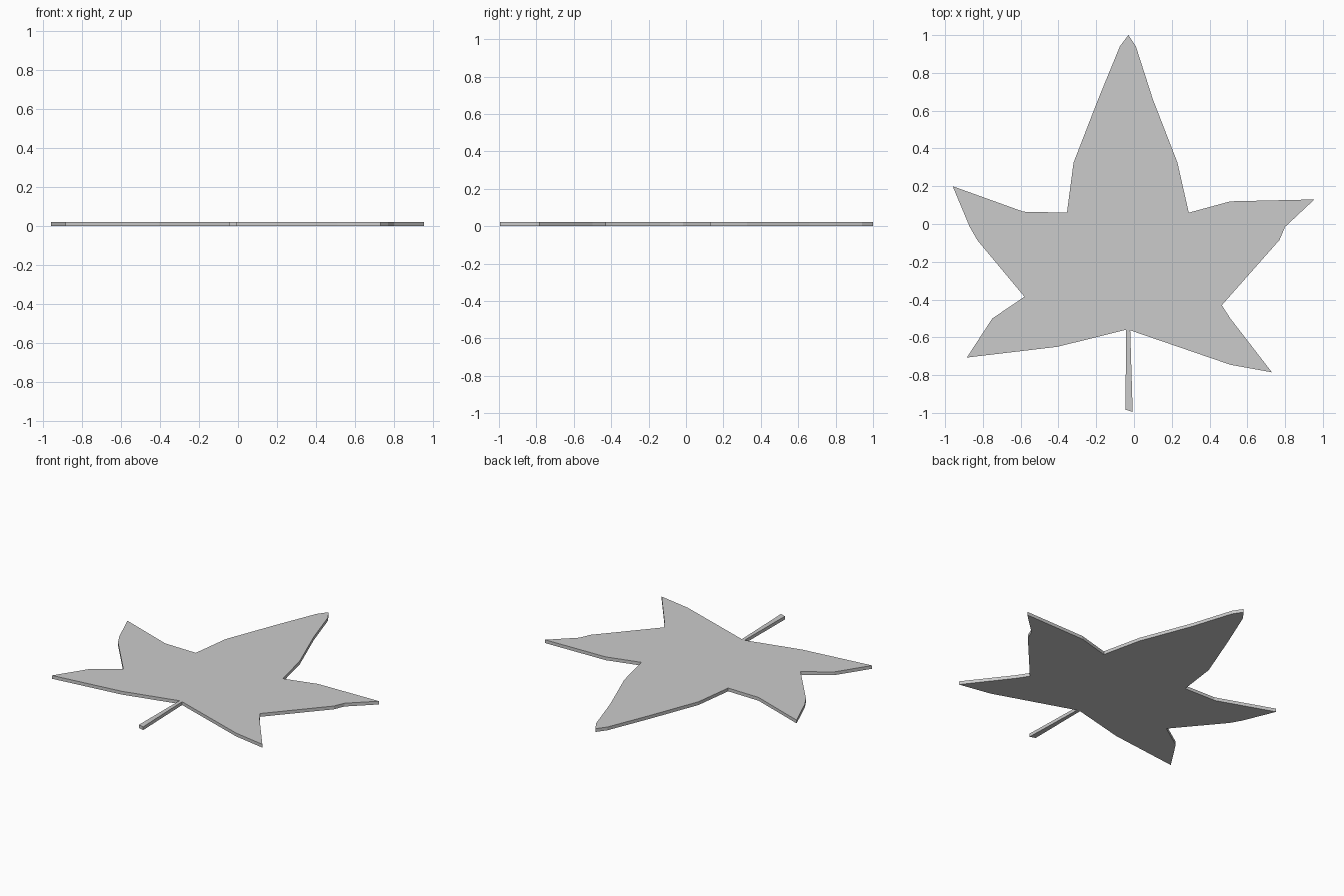
import bpy, bmesh

if "Cube" in bpy.data.objects:
    bpy.data.objects.remove(bpy.data.objects["Cube"])

THICKNESS = 0.022

# Leaf outline, clockwise from the top tip, one row per lobe
outline = [
    (-0.03, 1.0), (0.01, 0.94), (0.10, 0.66), (0.23, 0.325), (0.29, 0.06),           # top lobe, right side
    (0.51, 0.12), (0.955, 0.13), (0.80, -0.015), (0.77, -0.085), (0.465, -0.43),     # right lobe
    (0.51, -0.50), (0.73, -0.785), (0.51, -0.745), (-0.02, -0.563),                  # lower right lobe
    (-0.007, -0.995), (-0.045, -0.983), (-0.042, -0.56),                             # stem
    (-0.405, -0.65), (-0.885, -0.707), (-0.75, -0.50), (-0.58, -0.385),              # lower left lobe
    (-0.83, -0.085), (-0.87, -0.015), (-0.96, 0.20), (-0.585, 0.065), (-0.355, 0.06),  # left lobe
    (-0.32, 0.325), (-0.19, 0.66), (-0.075, 0.94),                                   # top lobe, left side
]


def extruded_plate(name, points, height):
    bm = bmesh.new()
    face = bm.faces.new([bm.verts.new((x, y, 0)) for x, y in points])
    result = bmesh.ops.extrude_face_region(bm, geom=[face], use_keep_orig=True)
    top = [v for v in result["geom"] if isinstance(v, bmesh.types.BMVert)]
    bmesh.ops.translate(bm, verts=top, vec=(0, 0, height))
    bmesh.ops.recalc_face_normals(bm, faces=bm.faces)
    mesh = bpy.data.meshes.new(name)
    bm.to_mesh(mesh)
    bm.free()
    obj = bpy.data.objects.new(name, mesh)
    bpy.context.collection.objects.link(obj)
    return obj


# Flat leaf with its stem
extruded_plate("leaf", outline, THICKNESS)
